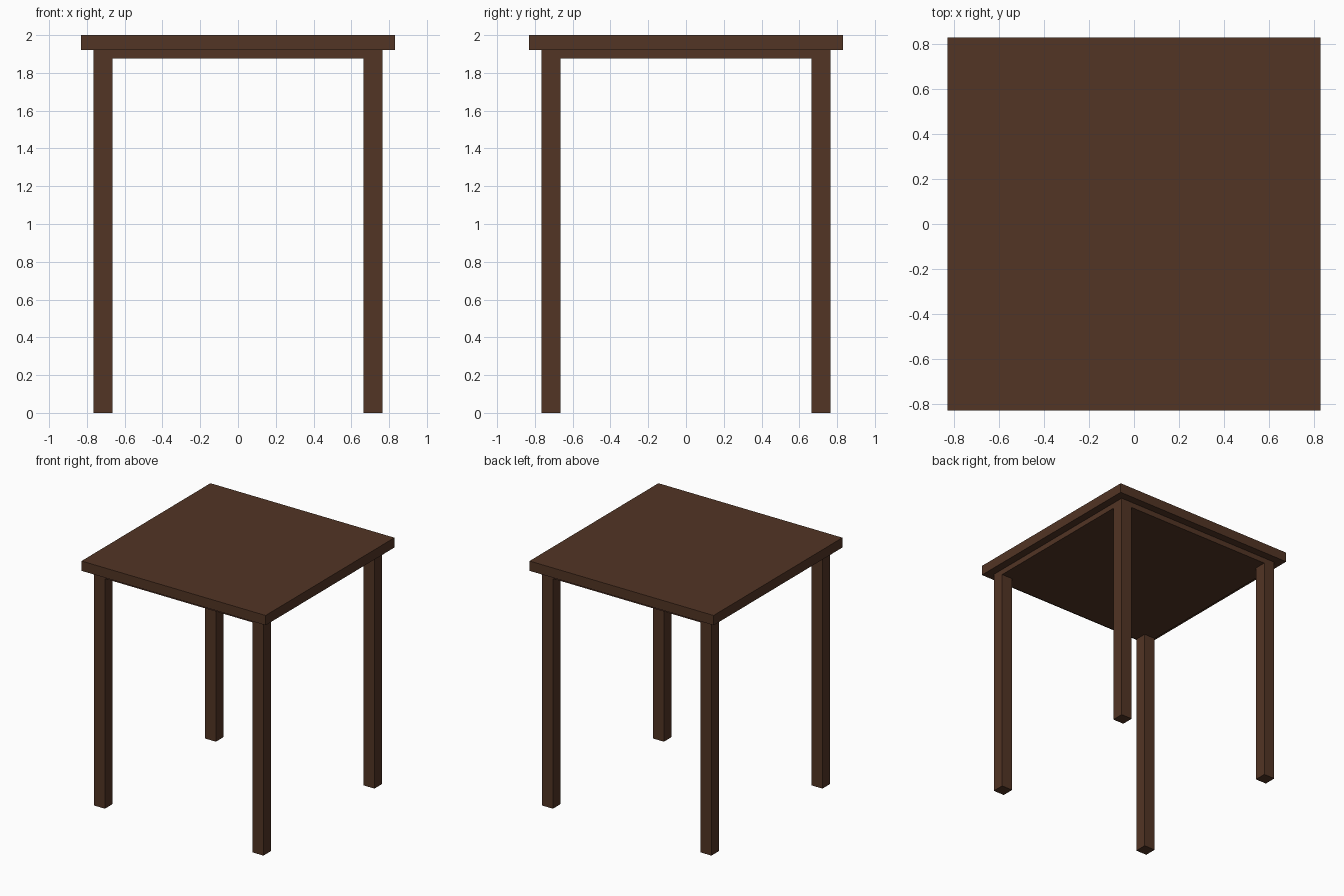
import bpy

if "Cube" in bpy.data.objects:
    bpy.data.objects.remove(bpy.data.objects["Cube"])

wood = bpy.data.materials.new("dark brown wood")
wood.diffuse_color = (0.085, 0.035, 0.018, 1)
wood.use_nodes = True
wood.node_tree.nodes["Principled BSDF"].inputs["Base Color"].default_value = wood.diffuse_color


def box(name, lo, hi):
    bpy.ops.mesh.primitive_cube_add(size=1, location=[(a + b) / 2 for a, b in zip(lo, hi)])
    ob = bpy.context.object
    ob.name = name
    ob.scale = [b - a for a, b in zip(lo, hi)]
    bpy.ops.object.transform_apply(location=False, rotation=False, scale=True)
    ob.data.materials.append(wood)
    return ob


TOP, OUT, LEG = 0.83, 0.765, 0.10   # half widths and leg thickness
Z_APRON, Z_TOP = 1.875, 1.92

# Table top and the flush slab under it
box("table_top", (-TOP, -TOP, Z_TOP), (TOP, TOP, 2.0))
box("apron", (-OUT, -OUT, Z_APRON), (OUT, OUT, Z_TOP))

# Four square legs at the corners of the apron
c = OUT - LEG / 2
for y, depth in ((-c, "front"), (c, "back")):
    for x, side in ((-c, "left"), (c, "right")):
        h = LEG / 2
        box(f"{depth}_{side}_leg", (x - h, y - h, 0), (x + h, y + h, Z_APRON))
